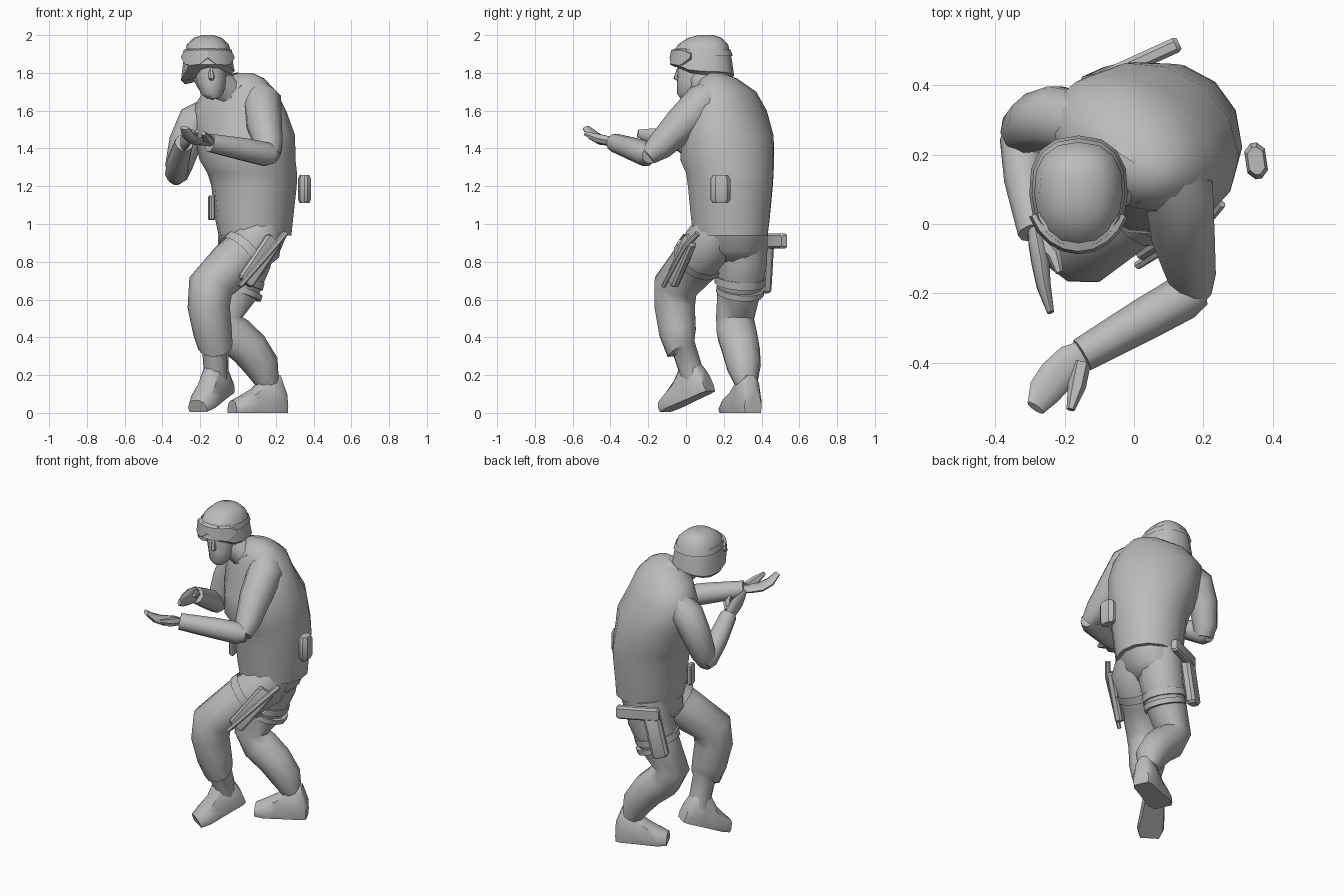
import bpy, bmesh, math
from mathutils import Vector, Matrix

cube = bpy.data.objects.get("Cube")
if cube:
    bpy.data.objects.remove(cube)

grey = bpy.data.materials.new("plain_grey")
grey.use_nodes = True
grey.diffuse_color = (0.5, 0.5, 0.5, 1)
grey.node_tree.nodes["Principled BSDF"].inputs["Base Color"].default_value = (0.5, 0.5, 0.5, 1)


def skin(name, rings, angle=50, caps=True):
    """Bridge a list of closed point rings into one surface."""
    bm = bmesh.new()
    loops = [[bm.verts.new(p) for p in ring] for ring in rings]
    n = len(loops[0])
    for a, b in zip(loops, loops[1:]):
        for i in range(n):
            j = (i + 1) % n
            bm.faces.new((a[i], a[j], b[j], b[i]))
    if caps:
        bm.faces.new(loops[0])
        bm.faces.new(loops[-1])
    bmesh.ops.recalc_face_normals(bm, faces=bm.faces)
    mesh = bpy.data.meshes.new(name)
    bm.to_mesh(mesh)
    bm.free()
    mesh.materials.append(grey)
    ob = bpy.data.objects.new(name, mesh)
    bpy.context.collection.objects.link(ob)
    bpy.ops.object.select_all(action='DESELECT')
    ob.select_set(True)
    bpy.context.view_layer.objects.active = ob
    bpy.ops.object.shade_smooth_by_angle(angle=math.radians(angle))


def circle(n):
    return [(math.cos(i * math.tau / n), math.sin(i * math.tau / n)) for i in range(n)]


def loft(name, sections, turn=0, n=14):
    """Stack horizontal ellipses given as (x, y, z, rx, ry)."""
    rot = Matrix.Rotation(math.radians(turn), 3, 'Z')
    skin(name, [[Vector((x, y, z)) + rot @ Vector((rx * c, ry * s, 0)) for c, s in circle(n)]
                for x, y, z, rx, ry in sections])


def limb(name, path, flat=1, n=10, ref=(0, 0, 1), caps=True):
    """Sweep an ellipse through (x, y, z, radius) points with mitred joints."""
    pts = [Vector(p[:3]) for p in path]
    side, rings = None, []
    for i, p in enumerate(pts):
        steps = [(b - a).normalized() for a, b in zip(pts, pts[1:])][max(i - 1, 0):i + 1]
        t = sum(steps, Vector()).normalized()
        side = t.cross(Vector(ref)) if side is None else side - t * side.dot(t)
        side.normalize()
        up = side.cross(t)
        r = path[i][3]
        rings.append([p + r * (c * side + flat * s * up) for c, s in circle(n)])
    skin(name, rings, caps=caps)


def block(name, start, end, width, depth, out, round_off=.25):
    """Bar with chamfered edges and ends, its broad face turned towards out."""
    a, b = Vector(start), Vector(end)
    t = (b - a).normalized()
    side = t.cross(Vector(out)).normalized() * width / 2
    nrm = side.cross(t).normalized() * depth / 2
    cut = min(width, depth) * round_off
    u, v = 1 - 2 * cut / width, 1 - 2 * cut / depth
    outline = ((u, 1), (1, v), (1, -v), (u, -1), (-u, -1), (-1, -v), (-1, v), (-u, 1))
    skin(name, [[p + k * (x * side + y * nrm) for x, y in outline]
                for p, k in ((a, .75), (a + t * cut, 1), (b - t * cut, 1), (b, .75))], 35)


def boot(name, heel, heading, pitch):
    """Boot along local x: (distance, half width, height) sections."""
    m = Matrix.Translation(heel) @ Matrix.Rotation(heading, 4, 'Z') @ Matrix.Rotation(pitch, 4, 'Y')
    shape = ((0, .05, .12), (.03, .064, .2), (.11, .068, .2), (.18, .074, .13), (.25, .08, .09), (.305, .06, .065))
    outline = ((-.9, 0), (.9, 0), (1, .3), (.75, .8), (0.3, 1), (-.3, 1), (-.75, .8), (-1, .3))
    skin(name, [[m @ Vector((d, w * u, h * v)) for u, v in outline] for d, w, h in shape], 40)


# Torso in a long vest, turned towards the model's right
TURN = -28
loft("torso_vest", [
    (.09, .235, .94, .19, .205), (.085, .235, 1.03, .205, .215), (.085, .235, 1.2, .225, .23),
    (.075, .232, 1.27, .238, .235), (.05, .218, 1.34, .255, .252), (.038, .222, 1.47, .272, .235),
    (.005, .225, 1.6, .268, .18), (.01, .205, 1.7, .205, .155), (.03, .175, 1.77, .115, .09),
    (.04, .16, 1.8, .04, .03)], TURN)
loft("pelvis", [(.05, .24, .8, .1, .14), (.06, .24, .86, .16, .18), (.085, .235, .96, .18, .19)], TURN)
limb("neck", [(.0, .17, 1.66, .1), (-.07, .11, 1.72, .075), (-.13, .07, 1.78, .07)])
limb("collar", [(-.01, .17, 1.68, .13), (-.05, .13, 1.735, .095)], n=12, caps=False)

# Arms: upper arm and sleeve
limb("left_upper_arm", [(.08, .17, 1.7, .08), (.13, .09, 1.64, .105), (.14, -.02, 1.53, .096),
                        (.165, -.14, 1.41, .074), (.175, -.2, 1.36, .05)])
limb("left_forearm", [(.195, -.19, 1.365, .045), (.145, -.21, 1.37, .066), (.03, -.275, 1.395, .062),
                      (-.15, -.378, 1.43, .05)])
limb("right_upper_arm", [(-.13, .29, 1.59, .09), (-.23, .305, 1.54, .096), (-.28, .295, 1.43, .087),
                         (-.315, .27, 1.3, .072), (-.32, .25, 1.24, .05)], ref=(0, 1, 0))
limb("right_forearm", [(-.33, .29, 1.24, .04), (-.325, .25, 1.265, .062), (-.315, .13, 1.34, .06),
                       (-.285, -.025, 1.43, .05)])

# Hands: closed fingers in one tapered form, plus a thumb
limb("left_hand", [(-.13, -.365, 1.425, .036), (-.18, -.395, 1.435, .05), (-.225, -.44, 1.44, .053),
                   (-.26, -.485, 1.465, .048), (-.284, -.53, 1.51, .028)], .42)
limb("left_thumb", [(-.15, -.4, 1.44, .026), (-.165, -.47, 1.455, .026), (-.183, -.535, 1.48, .012)], n=6)
limb("right_hand", [(-.29, .0, 1.42, .036), (-.28, -.055, 1.44, .05), (-.27, -.11, 1.455, .053),
                    (-.26, -.18, 1.465, .042), (-.24, -.255, 1.48, .02)], .5, ref=(1, 0, 0))
limb("right_thumb", [(-.27, -.05, 1.45, .026), (-.23, -.09, 1.475, .022), (-.215, -.14, 1.49, .011)], n=6)

# Legs and boots
limb("left_leg", [(.12, .17, .98, .12), (.1, .125, .895, .138), (-.025, .045, .79, .13), (-.145, -.055, .67, .122),
                  (-.155, -.06, .56, .112), (-.135, -.045, .43, .103), (-.12, -.025, .35, .092),
                  (-.12, -.01, .34, .07), (-.115, .04, .18, .064)])
limb("right_leg", [(.06, .3, .95, .14), (.04, .3, .8, .135), (-.01, .28, .65, .12), (-.08, .26, .5, .105),
                   (-.03, .27, .42, .11), (.06, .29, .34, .104), (.125, .305, .25, .094), (.16, .32, .15, .06)],
     ref=(0, 1, 0))
boot("left_boot", (-.055, .13, .115), math.radians(-123), math.radians(21))
boot("right_boot", (.245, .355, 0), math.radians(-155), 0)

# Head and helmet
HX, HY = -.16, .085
loft("head", [(-.135, .0, 1.665, .03, .03), (-.138, .012, 1.69, .06, .06), (-.142, .035, 1.75, .077, .083),
              (-.15, .045, 1.82, .088, .092), (HX, .06, 1.9, .09, .1)], n=12)
limb("nose", [(-.145, -.035, 1.83, .01), (-.14, -.052, 1.775, .016), (-.14, -.035, 1.762, .01)], n=6)


def helmet_ring(z, rx, ry, shift=0, drop=0, n=16):
    """Squared oval ring; drop lowers its side and rear rim, more on the right."""
    pts = []
    for c, s in circle(n):
        x, y = (math.copysign(abs(v) ** .85, v) for v in (c, s))
        pts.append((HX + rx * x * (1 + .06 * y), HY + shift + ry * y,
                    z - drop * (1 - .4 * x) * min(1, max(0, (s + .75) * 2))))
    return pts


skin("helmet", [helmet_ring(1.83, .12, .14, drop=.065), helmet_ring(1.845, .142, .17, drop=.06),
                helmet_ring(1.9, .128, .156, drop=.02), helmet_ring(1.95, .112, .133, .005),
                helmet_ring(1.985, .075, .09, .015), helmet_ring(2, .03, .04, .02)])
skin("goggle_strap", [helmet_ring(1.89, .135, .162), helmet_ring(1.925, .126, .15)], caps=False)


# Goggles wrap round the helmet front, notched over the nose
def goggle(name, side):
    rings = []
    for a in range(5):
        ang = math.radians(-90 + side * a * 17)
        low = 1.87 if a in (0, 4) else 1.835
        high = 1.93 if a < 4 else 1.91
        rings.append([(HX + (.128 + d) * math.cos(ang), HY + (.146 + d) * math.sin(ang), z)
                      for d, z in ((0, low), (.026, low + .01), (.018, high - .01), (-.01, high))])
    skin(name, rings, 30)


for label, s in (("right", -1), ("left", 1)):
    goggle(label + "_goggle", s)
    limb(label + "_chin_strap", [(-.15 + s * .095, .06, 1.8, .008), (-.14 + s * .065, .03, 1.72, .008),
                                 (-.136, .0, 1.662, .008)], n=5)

# Carried gear
block("hip_pouch", (.352, .182, 1.11), (.352, .182, 1.26), .105, .06, (1, .15, 0), .35)
block("belt_pouch", (-.14, .15, 1.02), (-.14, .15, 1.15), .06, .03, (-1, -.2, 0))
block("thigh_sheath", (.19, .025, .92), (.035, -.075, .69), .1, .045, (.6, -.5, .4))
limb("baton", [(.25, .06, .95, .016), (.2, .0, .89, .016), (.01, -.12, .67, .012)], n=6)
block("holster", (-.05, .425, .9), (-.11, .41, .64), .1, .06, (-.4, .9, 0))
block("pistol", (-.1, .415, .91), (.13, .52, .91), .045, .08, (0, 0, 1))
for name, low, high, r in (("holster_strap", .68, .72, .135), ("lower_strap", .63, .66, .127)):
    limb(name, [(.0, .285, low, r), (.01, .288, high, r)], n=12, ref=(0, 1, 0))
limb("sheath_strap", [(.04, .085, .845, .145), (.005, .065, .815, .143)], n=12, caps=False)
